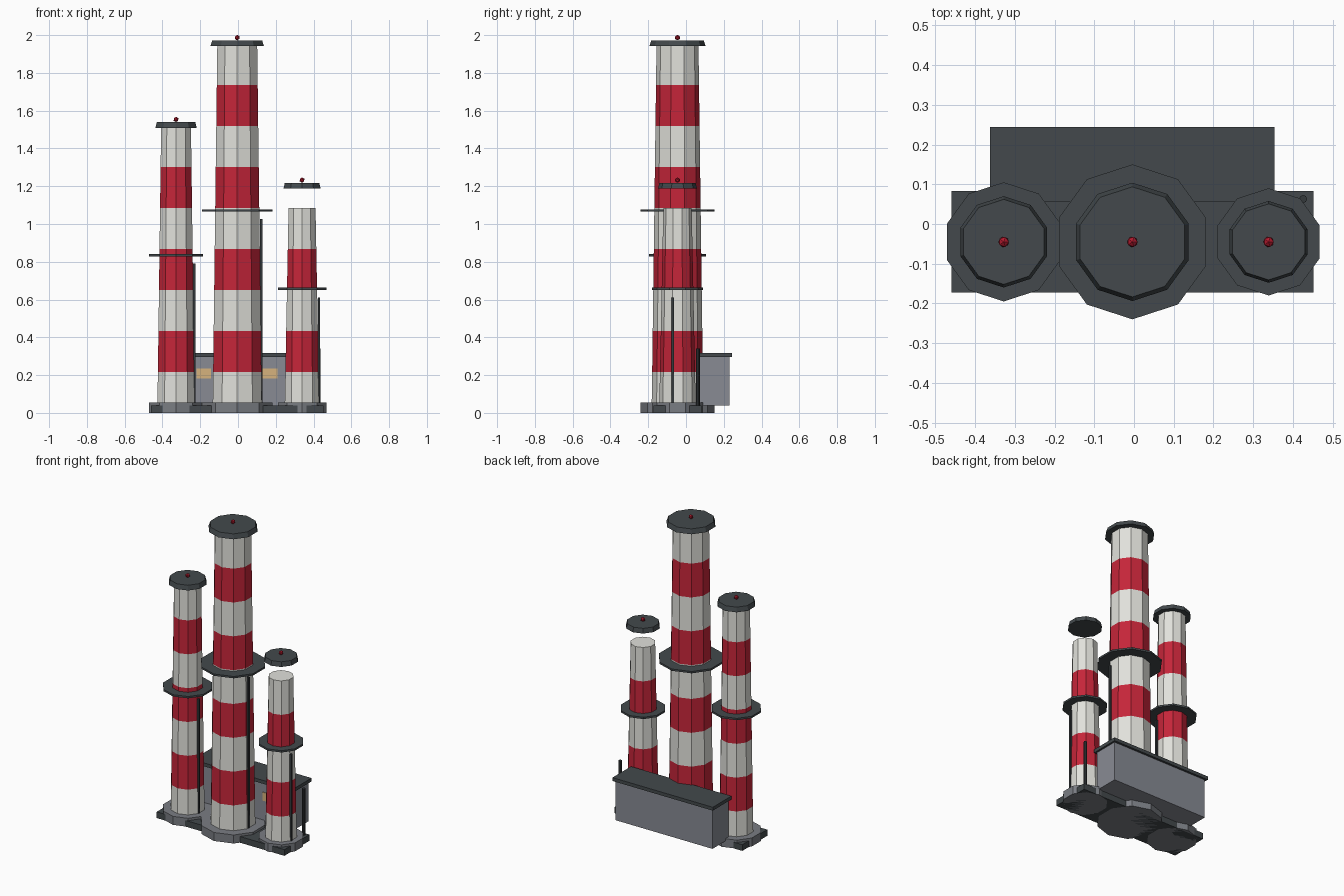
import bpy, bmesh, math
from mathutils import Matrix

if "Cube" in bpy.data.objects:
    bpy.data.objects.remove(bpy.data.objects["Cube"])


def material(name, rgb):
    m = bpy.data.materials.new(name)
    lin = [((c / 255 + 0.055) / 1.055) ** 2.4 for c in rgb]
    m.diffuse_color = (*lin, 1)
    m.use_nodes = True
    m.node_tree.nodes["Principled BSDF"].inputs["Base Color"].default_value = m.diffuse_color
    return m


WHITE = material("off_white", (225, 225, 219))
RED = material("stripe_red", (197, 37, 57))
DARK = material("dark_slate", (67, 73, 76))
STEEL = material("ladder_steel", (52, 56, 59))
CONCRETE = material("concrete_grey", (122, 125, 131))
WALL = material("wall_grey", (136, 139, 148))
WINDOW = material("window_amber", (214, 178, 125))
LAMP = material("beacon_red", (180, 26, 46))


def finish(bm, name, mats):
    bmesh.ops.recalc_face_normals(bm, faces=bm.faces[:])
    me = bpy.data.meshes.new(name)
    bm.to_mesh(me)
    bm.free()
    for m in mats:
        me.materials.append(m)
    ob = bpy.data.objects.new(name, me)
    bpy.context.collection.objects.link(ob)
    return ob


def box(name, lo, hi, mat):
    bm = bmesh.new()
    size = [b - a for a, b in zip(lo, hi)]
    mid = [(a + b) / 2 for a, b in zip(lo, hi)]
    bmesh.ops.create_cube(bm, size=1,
                          matrix=Matrix.Translation(mid) @ Matrix.Diagonal((*size, 1)))
    return finish(bm, name, [mat])


def lathe(name, x, y, profile, mats, sides=10):
    """Faceted solid of revolution; rings take the materials in turn."""
    bm = bmesh.new()
    rings = []
    for r, z in profile:
        rings.append([bm.verts.new((x + r * math.cos(a), y + r * math.sin(a), z))
                      for a in (math.pi / 2 + math.tau * i / sides for i in range(sides))])
    for k in range(len(rings) - 1):
        for i in range(sides):
            j = (i + 1) % sides
            f = bm.faces.new((rings[k][i], rings[k][j], rings[k + 1][j], rings[k + 1][i]))
            f.material_index = k % len(mats)
    bm.faces.new(rings[0][::-1])
    top = bm.faces.new(rings[-1])
    top.material_index = (len(rings) - 2) % len(mats)
    return finish(bm, name, mats)


BAND = 0.217   # height of one painted stripe
CY = -0.045    # the chimneys stand in one row

# name, x, bottom radius, top radius, stripes, collar radius, platform z, cap radius, cap z
CHIMNEYS = [
    ("left", -0.328, 0.104, 0.083, 7, 0.150, 0.835, 0.115, 1.509),
    ("main", -0.004, 0.137, 0.111, 9, 0.195, 1.072, 0.149, 1.942),
    ("right", 0.339, 0.097, 0.075, 5, 0.135, 0.657, 0.103, 1.188),
]

for name, x, r0, r1, n, rc, pz, rcap, cz in CHIMNEYS:
    # footing collar
    lathe(name + "_footing", x, CY, [(rc, 0), (rc, 0.055)], [CONCRETE])
    # tapered striped stack
    prof = [(r0 + (r1 - r0) * k / n, max(0.03, BAND * k)) for k in range(n + 1)]
    lathe(name + "_stack", x, CY, prof, [WHITE, RED])
    # walkway disc
    lathe(name + "_platform", x, CY, [(rc, pz - 0.006), (rc, pz + 0.006)], [DARK])
    # cap and warning beacon
    lathe(name + "_cap", x, CY, [(rcap, cz), (rcap * 0.93, cz + 0.03)], [DARK])
    bm = bmesh.new()
    bmesh.ops.create_icosphere(bm, subdivisions=1, radius=0.0145,
                               matrix=Matrix.Translation((x, CY, cz + 0.0445)))
    finish(bm, name + "_beacon", [LAMP])
    # ladder up to the walkway
    lx, ly = x + r0 * 0.93, CY - 0.026
    box(name + "_ladder", (lx - 0.006, ly - 0.007, 0.055), (lx + 0.006, ly + 0.007, pz - 0.045), STEEL)

# ground slab
box("ground_slab", (-0.46, -0.172, 0), (0.452, 0.083, 0.04), DARK)

# service building behind the stacks
box("building_walls", (-0.35, 0.067, 0.04), (0.342, 0.23, 0.296), WALL)
box("building_roof", (-0.362, 0.055, 0.295), (0.354, 0.244, 0.317), DARK)
for i in (-1, 0, 1):
    wx = -0.006 + 0.175 * i
    box(f"window_{i + 2}", (wx - 0.039, 0.063, 0.181), (wx + 0.039, 0.069, 0.235), WINDOW)

# vent pipe beside the building
lathe("vent_pipe", 0.426, 0.063, [(0.01, 0.03), (0.01, 0.34)], [STEEL], sides=8)
